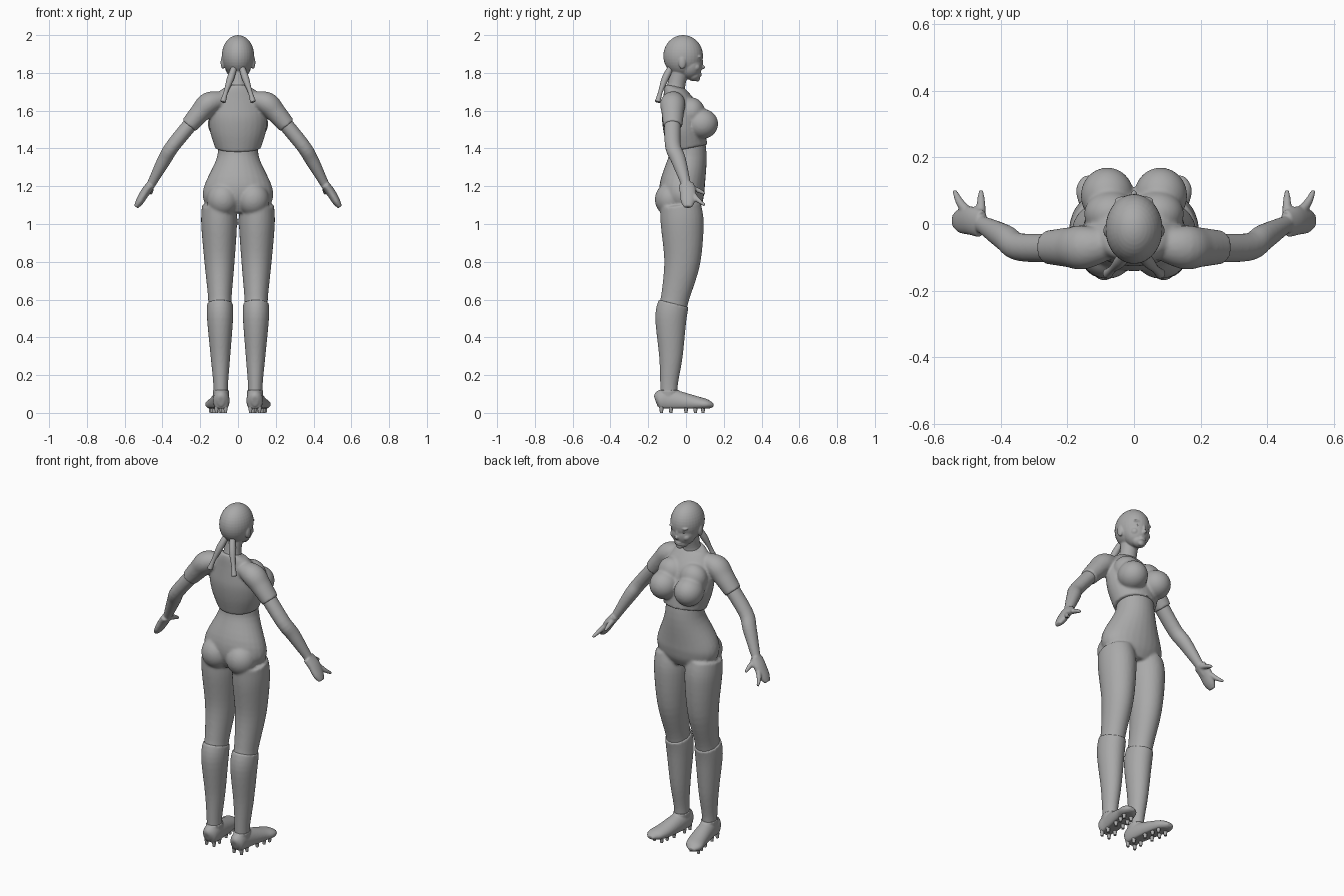
import bpy
import bmesh
import math
from mathutils import Vector, Matrix

default_cube = bpy.data.objects.get("Cube")
if default_cube:
    bpy.data.objects.remove(default_cube, do_unlink=True)

SIDES = (1, -1)
SIDEWAYS, FORWARD, UP = Vector((1, 0, 0)), Vector((0, 1, 0)), Vector((0, 0, 1))

grey = bpy.data.materials.new("plain_grey")
grey.use_nodes = True
grey_tone = (.4, .4, .4, 1)
grey.diffuse_color = grey_tone
grey.node_tree.nodes["Principled BSDF"].inputs["Base Color"].default_value = grey_tone


def smooth_rows(rows, steps=5):
    """Pass a smooth curve through rows of numbers."""
    points = [Vector(row) for row in rows]
    last = len(points) - 1
    result = []
    for i in range(last):
        start, end = points[i], points[i + 1]
        leave = start + (end - points[max(i - 1, 0)]) / 6
        arrive = end - (points[min(i + 2, last)] - start) / 6
        for step in range(steps):
            t = step / steps
            first, middle, final = (start.lerp(leave, t), leave.lerp(arrive, t),
                                    arrive.lerp(end, t))
            result.append(first.lerp(middle, t).lerp(middle.lerp(final, t), t))
    return result + [points[last]]


def loft(bm, rows, side=1, depth=1, reference=FORWARD, floor=0, segments=28):
    """Closed tube; a row is x, y, z, half width and, if it differs, half depth."""
    rows = smooth_rows(rows)
    centres = [Vector(row[:3]) for row in rows]
    rings = []
    for i, row in enumerate(rows):
        following = centres[min(i + 1, len(centres) - 1)]
        tangent = (following - centres[max(i - 1, 0)]).normalized()
        across = reference.cross(tangent).normalized()
        along = tangent.cross(across)
        ring = []
        for k in range(segments):
            angle = math.tau * k / segments
            point = (centres[i] + across * math.cos(angle) * row[3]
                     + along * math.sin(angle) * row[-1] * depth)
            ring.append(bm.verts.new((point.x * side, point.y, max(point.z, floor))))
        rings.append(ring)
    for lower, upper in zip(rings, rings[1:]):
        for k in range(segments):
            j = (k + 1) % segments
            bm.faces.new((lower[k], lower[j], upper[j], upper[k]))
    bm.faces.new(rings[0])
    bm.faces.new(rings[-1])


def trunk(bm, rows):
    """Central upright loft; a row is z, y, half width, half depth."""
    loft(bm, [(0, y, z, width, depth) for z, y, width, depth in rows])


def ball(bm, x, y, z, radii, side=1):
    matrix = Matrix.Translation((x * side, y, z)) @ Matrix.Diagonal((*radii, 1))
    bmesh.ops.create_uvsphere(bm, u_segments=32, v_segments=20, radius=1, matrix=matrix)


def finish(bm, name):
    """Turn the collected pieces into a smooth-shaded object."""
    bmesh.ops.recalc_face_normals(bm, faces=bm.faces)
    mesh = bpy.data.meshes.new(name)
    bm.to_mesh(mesh)
    bm.free()
    mesh.materials.append(grey)
    part = bpy.data.objects.new(name, mesh)
    bpy.context.collection.objects.link(part)
    bpy.ops.object.select_all(action='DESELECT')
    bpy.context.view_layer.objects.active = part
    part.select_set(True)
    bpy.ops.object.shade_smooth_by_angle(angle=math.radians(40))
    return part


def blend(part, voxel, iterations):
    """Merge overlapping pieces into one soft skin."""
    remesh = part.modifiers.new("merge", 'REMESH')
    remesh.mode = 'VOXEL'
    remesh.voxel_size = voxel
    remesh.use_smooth_shade = True
    soften = part.modifiers.new("soften", 'SMOOTH')
    soften.iterations = iterations


def leg(bm, rows, side, thickness=0):
    """Leg loft; a row is z, y, half width. The feet stand slightly closer."""
    loft(bm, [(.09 + z / 100, y, z, width + thickness) for z, y, width in rows],
         side, depth=1.2)


# hips, waist and legs
thigh = [(1.1, -.03, .09), (1, -.02, .095), (.8, -.02, .08), (.6, -.06, .062)]
calf = [(.5, -.08, .065), (.3, -.08, .048), (.15, -.09, .035), (.06, -.09, .035)]
bm = bmesh.new()
trunk(bm, [(1.06, -.02, .13, .08), (1.12, -.02, .18, .11), (1.2, -.02, .18, .12),
           (1.36, .01, .11, .1), (1.5, 0, .11, .09)])
for side in SIDES:
    leg(bm, thigh + calf, side)
    ball(bm, .08, -.08, 1.13, (.085, .085, .09), side)
blend(finish(bm, "hips_and_legs"), voxel=.007, iterations=8)

# long socks over the calves
bm = bmesh.new()
for side in SIDES:
    leg(bm, [(.58, -.065, .064)] + calf, side, thickness=.004)
blend(finish(bm, "socks"), voxel=.007, iterations=2)

# cropped top with short sleeves
bm = bmesh.new()
trunk(bm, [(1.4, .01, .12, .105), (1.5, -.01, .15, .11), (1.6, -.03, .15, .1),
           (1.7, -.06, .1, .06), (1.73, -.06, .05, .05)])
for side in SIDES:
    ball(bm, .08, .085, 1.53, (.08, .085, .08), side)
    ball(bm, .07, .03, 1.59, (.08, .07, .08), side)
    loft(bm, [(.07, -.06, 1.66, .04), (.15, -.07, 1.64, .06), (.2, -.07, 1.59, .054),
              (.26, -.07, 1.52, .046)], side, depth=1.1)
blend(finish(bm, "cropped_top"), voxel=.007, iterations=6)

# arms, then palm with joined fingers, forefinger and thumb
wrist = (.46, 0, 1.21, .023)
bm = bmesh.new()
for side in SIDES:
    loft(bm, [(.2, -.07, 1.59, .04), (.34, -.07, 1.42, .038), (.39, -.04, 1.34, .036),
              wrist, (.49, .01, 1.16, .02)], side, depth=1.1)
    loft(bm, [wrist, (.49, .01, 1.17, .024), (.52, .01, 1.12, .021),
              (.54, .01, 1.09, .012)], side, depth=1.8)
    loft(bm, [(.48, .02, 1.18, .016), (.52, .06, 1.13, .013), (.54, .1, 1.1, .007)], side)
    loft(bm, [(.46, 0, 1.2, .015), (.46, .06, 1.18, .013), (.46, .1, 1.16, .007)],
         side, reference=SIDEWAYS)
blend(finish(bm, "arms_and_hands"), voxel=.005, iterations=3)

# head, neck and face
bm = bmesh.new()
loft(bm, [(0, -.06, 1.68, .06), (0, -.05, 1.74, .047), (0, -.03, 1.83, .05)])
ball(bm, 0, -.015, 1.89, (.086, .105, .11))                # skull
ball(bm, 0, .02, 1.84, (.07, .066, .075))                  # face
ball(bm, 0, .04, 1.79, (.042, .036, .034))                 # jaw
ball(bm, 0, .06, 1.77, (.02, .014, .016))                  # chin
ball(bm, 0, .08, 1.83, (.011, .022, .012))                 # nose tip
ball(bm, 0, .08, 1.85, (.008, .012, .03))                  # nose bridge
for lip_height in (1.787, 1.797):
    ball(bm, 0, .073, lip_height, (.02, .01, .006))
for side in SIDES:
    ball(bm, .03, .07, 1.886, (.03, .014, .008), side)     # brow
    ball(bm, .04, .05, 1.83, (.022, .025, .022), side)     # cheek
    ball(bm, .08, -.02, 1.855, (.012, .02, .034), side)    # ear
blend(finish(bm, "head_and_neck"), voxel=.004, iterations=3)

# eyes
bm = bmesh.new()
for side in SIDES:
    ball(bm, .03, .067, 1.864, (.015, .012, .008), side)
finish(bm, "eyes")

# twin plaits hanging behind, tied above the loose ends
bm = bmesh.new()
for side in SIDES:
    loft(bm, [(.02, -.08, 1.83, .016), (.04, -.11, 1.77, .019), (.064, -.135, 1.7, .012),
              (.08, -.15, 1.645, .016)], side)
blend(finish(bm, "hair_plaits"), voxel=.004, iterations=2)

# shoes: a long last from heel to toe, and an ankle collar
bm = bmesh.new()
for side in SIDES:
    loft(bm, [(.09, -.16, .06, .016, .026), (.09, -.14, .065, .04, .055),
              (.09, -.08, .065, .045, .06), (.11, .05, .05, .05, .04),
              (.13, .11, .045, .046, .027), (.134, .145, .04, .018, .01)],
         side, reference=UP, floor=.024)
    loft(bm, [(.09, -.09, .06, .04), (.09, -.09, .12, .043)], side, depth=1.25)
blend(finish(bm, "shoes"), voxel=.005, iterations=3)

# studs in pairs under the soles
bm = bmesh.new()
for side in SIDES:
    for y in (-.13, -.08, 0, .05, .09):
        middle = .09 + max(0, y + .06) / 5
        for offset in (-.024, .024):
            place = Matrix.Translation(((middle + offset) * side, y, .015))
            bmesh.ops.create_cone(bm, cap_ends=True, segments=10, radius1=.008,
                                  radius2=.012, depth=.03, matrix=place)
finish(bm, "studs")
